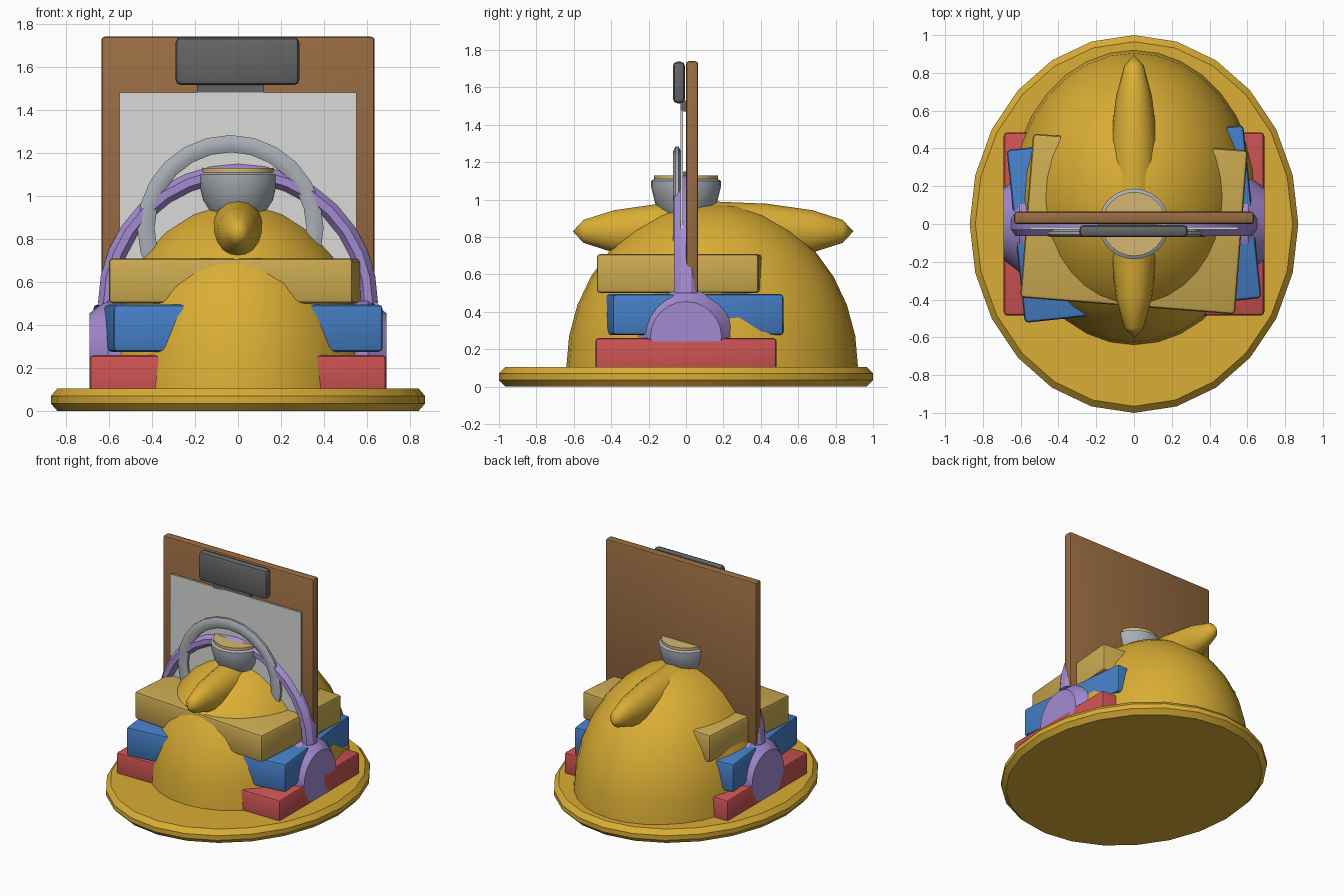
import bpy, bmesh, math
from mathutils import Matrix

old = bpy.data.objects.get("Cube")
if old:
    bpy.data.objects.remove(old, do_unlink=True)


def material(name, r, g, b):
    m = bpy.data.materials.new(name)
    m.use_nodes = True
    m.diffuse_color = (r, g, b, 1)
    m.node_tree.nodes["Principled BSDF"].inputs["Base Color"].default_value = (r, g, b, 1)
    return m


YELLOW = material("helmet yellow", .70, .42, .035)
TAN = material("tan cover", .60, .40, .08)
BLUE = material("blue cover", .06, .21, .56)
RED = material("red cover", .60, .085, .085)
PURPLE = material("soft purple", .37, .26, .64)
BROWN = material("board brown", .32, .15, .055)
PAPER = material("paper white", .70, .70, .68)
DARK = material("clip grey", .13, .13, .13)
SILVER = material("silver grey", .40, .43, .47)
LENS = material("lens gold", .66, .47, .17)


def finish(bm, name, mat, smooth=30):
    bmesh.ops.recalc_face_normals(bm, faces=bm.faces)
    me = bpy.data.meshes.new(name)
    bm.to_mesh(me)
    bm.free()
    ob = bpy.data.objects.new(name, me)
    bpy.context.collection.objects.link(ob)
    me.materials.append(mat)
    if smooth:
        bpy.ops.object.select_all(action='DESELECT')
        ob.select_set(True)
        bpy.context.view_layer.objects.active = ob
        bpy.ops.object.shade_smooth_by_angle(angle=math.radians(smooth))
    return ob


def box(name, mat, low, high, bevel=.02, turn=0):
    """Bevelled box between two corners, turned about z."""
    bm = bmesh.new()
    bmesh.ops.create_cube(bm, size=1)
    for v in bm.verts:
        v.co = [l + (c + .5) * (h - l) for l, h, c in zip(low, high, v.co)]
    if bevel:
        bmesh.ops.bevel(bm, geom=bm.edges[:], offset=bevel, segments=2, profile=.5, affect='EDGES')
    bm.transform(Matrix.Rotation(math.radians(turn), 4, 'Z'))
    return finish(bm, name, mat)


def lathe(name, mat, profile, count, matrix=Matrix(), smooth=30):
    """Solid of revolution about z from (radius, z) pairs, capped at both ends."""
    bm = bmesh.new()
    rings = []
    for r, z in profile:
        rings.append([bm.verts.new((r * math.cos(math.tau * i / count),
                                    r * math.sin(math.tau * i / count), z)) for i in range(count)])
    for a, b in zip(rings, rings[1:]):
        for i in range(count):
            j = (i + 1) % count
            bm.faces.new((a[i], a[j], b[j], b[i]))
    bm.faces.new(rings[0])
    bm.faces.new(rings[-1])
    bm.transform(matrix)
    return finish(bm, name, mat, smooth)


def ellipsoid(name, mat, center, radii, segs, rings, tilt=0, floor=None):
    bm = bmesh.new()
    bmesh.ops.create_uvsphere(bm, u_segments=segs, v_segments=rings, radius=1)
    bm.transform(Matrix.Translation(center) @ Matrix.Diagonal((*radii, 1))
                 @ Matrix.Rotation(tilt, 4, 'X'))
    if floor is not None:
        bmesh.ops.delete(bm, geom=[v for v in bm.verts if v.co.z < floor], context='VERTS')
    return finish(bm, name, mat, 40)


def hoop(name, mat, center, radius, thick, depth, sweep, steps, sides):
    """Upright ring or arch in the xz plane with an oval section."""
    bm = bmesh.new()
    closed = sweep >= math.tau
    rings = []
    for i in range(steps if closed else steps + 1):
        a = sweep * i / steps
        ring = []
        for k in range(sides):
            t = math.tau * (k + .5) / sides
            r = radius + thick * math.cos(t) / math.cos(math.pi / sides)
            ring.append(bm.verts.new((center[0] + r * math.cos(a),
                                      center[1] + depth * math.sin(t),
                                      center[2] + r * math.sin(a))))
        rings.append(ring)
    pairs = list(zip(rings, rings[1:])) + ([(rings[-1], rings[0])] if closed else [])
    for a, b in pairs:
        for k in range(sides):
            n = (k + 1) % sides
            bm.faces.new((a[k], a[n], b[n], b[k]))
    if not closed:
        bm.faces.new(rings[0])
        bm.faces.new(rings[-1])
    return finish(bm, name, mat)


# Helmet: oval brim, dome and crest
lathe("helmet_brim", YELLOW, [(.965, 0), (1, .035), (1, .07), (.965, .105)], 24,
      Matrix.Diagonal((.87, 1, 1, 1)) @ Matrix.Rotation(math.pi / 2, 4, 'Z'), 20)
ellipsoid("helmet_dome", YELLOW, (0, .14, .1), (.65, .78, .88), 32, 16, floor=.05)
ellipsoid("helmet_crest", YELLOW, (0, .145, .83), (.135, .75, .16), 16, 8, tilt=math.pi / 2)

# Stack of books through the helmet
box("red_book", RED, (-.69, -.485, .05), (.69, .485, .26))
box("blue_book", BLUE, (-.63, -.46, .275), (.63, .46, .495), turn=6)
box("tan_book", TAN, (-.57, -.435, .50), (.57, .435, .71), turn=-4.5)

# Headphones: band and two tapered cups
hoop("headphone_band", PURPLE, (0, 0, .5), .607, .044, .07, math.pi, 16, 8)
for side, name in ((1, "left_ear_cup"), (-1, "right_ear_cup")):
    lathe(name, PURPLE, [(.255, .5), (.255, .605), (.19, .69)], 24,
          Matrix.Translation((0, 0, .265)) @ Matrix.Rotation(side * math.pi / 2, 4, 'Y'))

# Clipboard with paper and clip
box("clipboard", BROWN, (-.635, 0, .5), (.635, .065, 1.74), .015)
box("paper_sheet", PAPER, (-.55, -.03, .55), (.55, -.015, 1.48), 0)
box("clip_plate", DARK, (-.19, -.03, 1.47), (.12, .005, 1.53), 0)
box("clip_grip", DARK, (-.29, -.07, 1.515), (.285, -.005, 1.738), .025)

# Metal ring in front of the paper
hoop("metal_ring", SILVER, (-.035, -.048, .85), .393, .04, .022, math.tau, 24, 8)

# Lamp on top of the dome
lathe("lamp_body", SILVER, [(.12, .91), (.165, .98), (.187, 1.07), (.187, 1.10), (.17, 1.11)], 24)
lathe("lamp_lens", LENS, [(.17, 1.08), (.17, 1.13)], 24)
